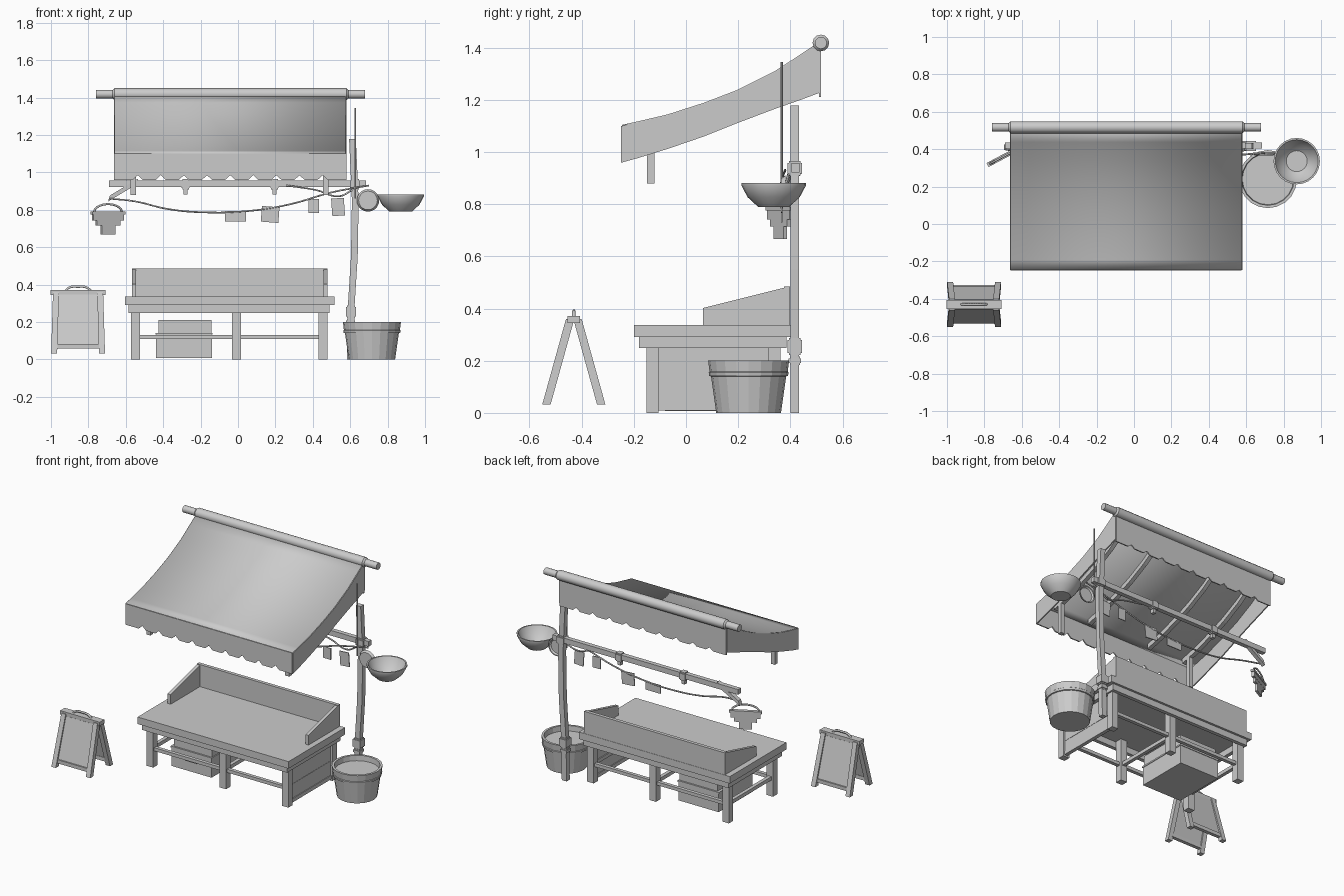
import bpy, bmesh, math
from mathutils import Vector as V

if "Cube" in bpy.data.objects:
    bpy.data.objects.remove(bpy.data.objects["Cube"])

GREY = (0.6, 0.6, 0.6, 1)
mat = bpy.data.materials.new("plain_grey")
mat.use_nodes = True
mat.diffuse_color = GREY
mat.node_tree.nodes["Principled BSDF"].inputs["Base Color"].default_value = GREY


def finish(name, bm, smooth=False):
    bmesh.ops.recalc_face_normals(bm, faces=bm.faces)
    mesh = bpy.data.meshes.new(name)
    bm.to_mesh(mesh)
    bm.free()
    mesh.materials.append(mat)
    ob = bpy.data.objects.new(name, mesh)
    bpy.context.collection.objects.link(ob)
    if smooth:
        bpy.ops.object.select_all(action="DESELECT")
        ob.select_set(True)
        bpy.context.view_layer.objects.active = ob
        bpy.ops.object.shade_smooth_by_angle(angle=math.radians(35))
    return ob


def sweep(name, pts, a, b):
    """Four-sided bar through points, with half-extents a and b."""
    bm = bmesh.new()
    a, b = V(a), V(b)
    rings = [[bm.verts.new(V(p) + o) for o in (a + b, b - a, -a - b, a - b)] for p in pts]
    for r, s in zip(rings, rings[1:]):
        for i in range(4):
            j = (i + 1) % 4
            bm.faces.new((r[i], r[j], s[j], s[i]))
    bm.faces.new(rings[0])
    bm.faces.new(rings[-1])
    return finish(name, bm)


def box(name, x0, x1, y0, y1, z0, z1):
    x, y = (x0 + x1) / 2, (y0 + y1) / 2
    return sweep(name, [(x, y, z0), (x, y, z1)], ((x1 - x0) / 2, 0, 0), (0, (y1 - y0) / 2, 0))


def sheet(name, top, bottom, thick=0.008, smooth=False):
    """Thin skin between two matching rows of points."""
    bm = bmesh.new()
    t = [bm.verts.new(p) for p in top]
    u = [bm.verts.new(p) for p in bottom]
    for i in range(len(t) - 1):
        bm.faces.new((t[i], t[i + 1], u[i + 1], u[i]))
    ob = finish(name, bm, smooth)
    mod = ob.modifiers.new("thickness", "SOLIDIFY")
    mod.thickness = thick
    mod.offset = 0
    return ob


def lathe(name, profile, centre, sides=20, smooth=False):
    bm = bmesh.new()
    vs = [bm.verts.new((r, 0, z)) for r, z in profile]
    es = [bm.edges.new(p) for p in zip(vs, vs[1:])]
    bmesh.ops.spin(bm, geom=vs + es, cent=(0, 0, 0), axis=(0, 0, 1),
                   angle=math.tau, steps=sides, use_duplicate=False)
    bmesh.ops.remove_doubles(bm, verts=bm.verts, dist=0.0005)
    ob = finish(name, bm, smooth)
    ob.location = centre
    return ob


def cord(name, pts, radius):
    cu = bpy.data.curves.new(name, "CURVE")
    cu.dimensions = "3D"
    cu.bevel_depth = radius
    cu.bevel_resolution = 1
    cu.resolution_u = 5
    sp = cu.splines.new("BEZIER")
    sp.bezier_points.add(len(pts) - 1)
    for bp, p in zip(sp.bezier_points, pts):
        bp.co = p
        bp.handle_left_type = bp.handle_right_type = "AUTO"
    cu.materials.append(mat)
    ob = bpy.data.objects.new(name, cu)
    bpy.context.collection.objects.link(ob)


# Canopy cloth with skirts on all four sides
L, R = -0.66, 0.576
roof = [(-0.245, 1.10), (-0.19, 1.112), (-0.07, 1.14), (0.07, 1.185), (0.2, 1.235),
        (0.34, 1.305), (0.44, 1.37), (0.515, 1.42)]
hem = [0.96, 0.975, 1.012, 1.06, 1.112, 1.165, 1.20, 1.228]
sheet("canopy_cloth", [(L, y, z) for y, z in roof], [(R, y, z) for y, z in roof], smooth=True)
for side, x in (("right", L), ("left", R)):
    sheet("canopy_skirt_" + side, [(x, y, z) for y, z in roof],
          [(x, y, h) for (y, z), h in zip(roof, hem)])


def notched(name, y, ztop, zbot, notch, teeth):
    w = (R - L) / teeth
    row = [(L, zbot)]
    for i in range(teeth - 1):
        c = L + w * (i + 1)
        row += [(c - 0.027, zbot), (c, zbot + notch), (c + 0.027, zbot)]
    row.append((R, zbot))
    sheet(name, [(x, y, ztop) for x, z in row], [(x, y, z) for x, z in row])


notched("front_valance", -0.245, 1.10, 0.96, 0.025, 10)
notched("back_valance", 0.513, 1.42, 1.21, 0.02, 10)

# Ridge pole with thinner ends
pole = lathe("ridge_pole", [(0, -0.76), (0.023, -0.76), (0.023, -0.67), (0.032, -0.66),
                            (0.032, 0.58), (0.023, 0.59), (0.023, 0.68), (0, 0.68)],
             (0, 0.517, 1.418), 12, True)
pole.rotation_euler.y = math.pi / 2

# Rafters under the cloth, with short drop posts at the outer pair
for x in (-0.56, -0.28, 0.195, 0.47):
    sweep("rafter", [(x, y, z - 0.025) for y, z in roof[1:-1]], (0.014, 0, 0), (0, 0, 0.016))
    if x in (-0.56, 0.47):
        box("drop_post", x - 0.015, x + 0.015, -0.15, -0.12, 0.88, 1.11)

# Crooked upright post, crossbeam and joints
sweep("upright_post", [(0.6, 0.417, 0), (0.605, 0.417, 0.28), (0.622, 0.417, 0.55),
                       (0.627, 0.417, 0.85), (0.612, 0.417, 1.178)], (0.018, 0, 0), (0, 0.017, 0))
box("crossbeam", -0.69, 0.685, 0.405, 0.435, 0.922, 0.957)
sweep("beam_fork", [(-0.54, 0.42, 0.95), (-0.69, 0.41, 0.86)], (0, 0.014, 0), (0.005, 0, 0.016))


def joint(name, x, y, z, w, h):
    box(name, x - w, x + w, y - w, y + w, z - h, z + h)
    box(name + "_core", x - w * 0.8, x + w * 0.8, y - w * 0.8, y + w * 0.8, z - h - 0.008, z + h + 0.008)


joint("post_clamp", 0.605, 0.417, 0.255, 0.027, 0.025)
joint("post_lower_clamp", 0.602, 0.417, 0.2, 0.024, 0.008)
joint("post_upper_clamp", 0.626, 0.417, 0.937, 0.027, 0.02)
for x in (-0.28, 0.195):
    joint("beam_clamp", x, 0.42, 0.936, 0.022, 0.02)
    box("beam_peg", x - 0.011, x + 0.011, 0.405, 0.43, 0.882, 0.93)

# Cords with small cards pegged on
line = [(-0.69, 0.4, 0.86), (-0.55, 0.375, 0.845), (-0.38, 0.367, 0.805), (-0.2, 0.367, 0.787),
        (0.05, 0.367, 0.793), (0.28, 0.367, 0.83), (0.5, 0.367, 0.893), (0.7, 0.38, 0.93)]
cord("hanging_cord", line, 0.005)
cord("spare_cord", [(0.26, 0.4, 0.93), (0.42, 0.39, 0.905), (0.54, 0.385, 0.872), (0.61, 0.4, 0.905)], 0.005)
for x, z, w, h, tilt in ((-0.013, 0.765, 0.056, 0.028, 0), (0.172, 0.775, 0.047, 0.042, 0.08),
                         (0.405, 0.82, 0.028, 0.038, 0), (0.535, 0.815, 0.034, 0.047, -0.07)):
    card = box("card", -w, w, -0.003, 0.003, -h, h)
    card.location = (x, 0.367, z)
    card.rotation_euler.y = tilt

# Tall thin rod, hanging pan and bowl
lathe("thin_rod", [(0, 0.86), (0.005, 0.86), (0.005, 1.345), (0, 1.345)], (0.627, 0.367, 0), 8)
pan = lathe("hanging_pan", [(0, 0), (0.05, 0), (0.06, 0.016), (0.053, 0.016), (0.046, 0.006), (0, 0.006)],
            (0.695, 0.365, 0.85), 20)
pan.rotation_euler.x = -math.pi / 2
lathe("shallow_bowl", [(0, 0), (0.06, 0), (0.1, 0.037), (0.124, 0.082), (0.124, 0.092), (0.115, 0.092),
                       (0.092, 0.042), (0.056, 0.012), (0, 0.012)], (0.87, 0.336, 0.79), 24, True)

# Tub
lathe("tub", [(0, 0), (0.124, 0), (0.144, 0.14), (0.151, 0.142), (0.153, 0.155), (0.15, 0.158),
              (0.155, 0.2), (0.14, 0.2), (0.137, 0.165), (0, 0.165)], (0.716, 0.24, 0), 20)

# Hanging stepped tag with arched handle, turned at an angle
spot, turn = V((-0.695, 0.362, 0)), math.radians(28)
for name, w, t, z0, z1 in (("tag_rim", 0.1, 0.012, 0.775, 0.79), ("tag_body", 0.092, 0.009, 0.742, 0.775),
                           ("tag_middle", 0.07, 0.008, 0.715, 0.742), ("tag_foot", 0.04, 0.008, 0.667, 0.715)):
    part = box(name, -w, w, -t, t, z0, z1)
    part.location = spot
    part.rotation_euler.z = turn
arch = []
for i in range(9):
    a = math.pi * i / 8
    d = -0.085 * math.cos(a)
    arch.append(spot + V((d * math.cos(turn), d * math.sin(turn), 0.785 + 0.045 * math.sin(a))))
cord("tag_handle", arch, 0.006)

# Table
box("table_top", -0.605, 0.515, -0.2, 0.4, 0.29, 0.337)
for y in (-0.18, 0.36):
    box("apron_long", -0.585, 0.49, y, y + 0.025, 0.248, 0.29)
for x in (-0.585, 0.465):
    box("apron_short", x, x + 0.025, -0.18, 0.385, 0.248, 0.29)
for x in (-0.548, -0.007, 0.455):
    for y in (-0.128, 0.34):
        box("table_leg", x - 0.024, x + 0.024, y - 0.023, y + 0.023, 0, 0.29)
    box("cross_stretcher", x - 0.012, x + 0.012, -0.128, 0.34, 0.108, 0.132)
for y in (-0.128, 0.34):
    box("long_stretcher", -0.548, 0.455, y - 0.012, y + 0.012, 0.108, 0.13)
box("end_panel", 0.45, 0.465, -0.11, 0.33, 0.012, 0.26)
box("end_rail", 0.445, 0.47, -0.11, 0.33, 0.01, 0.035)

# Display guard around the back of the table
box("back_board", -0.567, 0.478, 0.375, 0.398, 0.335, 0.485)
for x in (-0.556, 0.467):
    sheet("side_board", [(x, 0.065, 0.402), (x, 0.385, 0.482)],
          [(x, 0.065, 0.335), (x, 0.385, 0.335)], 0.022)

# Storage crate with framed grip
box("crate_body", -0.438, -0.14, -0.08, 0.28, 0.008, 0.14)
box("crate_lid", -0.425, -0.143, -0.073, 0.273, 0.14, 0.212)
box("crate_lip", -0.442, -0.136, -0.084, 0.284, 0.132, 0.142)
for z in (0.075, 0.1):
    box("grip_rail", -0.33, -0.245, -0.088, -0.08, z, z + 0.008)
for x in (-0.33, -0.253):
    box("grip_end", x, x + 0.008, -0.088, -0.08, 0.075, 0.108)

# Folding board stand
C, Y = -0.855, -0.43
for s in (-1, 1):
    for e in (-1, 1):
        sweep("stand_leg", [(C + e * 0.128, Y + s * 0.105, 0.032), (C + e * 0.118, Y + s * 0.014, 0.36)],
              (0.016, 0, 0), (0, 0.016, 0))
    sheet("stand_board", [(C - 0.12, Y + s * 0.02, 0.345), (C + 0.12, Y + s * 0.02, 0.345)],
          [(C - 0.125, Y + s * 0.093, 0.07), (C + 0.125, Y + s * 0.093, 0.07)], 0.012)
    sweep("stand_rail", [(C - 0.125, Y + s * 0.093, 0.07), (C + 0.125, Y + s * 0.093, 0.07)],
          (0, 0.012, 0), (0, 0, 0.012))
box("stand_cap", C - 0.147, C + 0.147, Y - 0.024, Y + 0.024, 0.345, 0.371)
cord("stand_handle", [(C - 0.07, Y, 0.365), (C - 0.045, Y, 0.385), (C, Y, 0.389),
                      (C + 0.045, Y, 0.385), (C + 0.07, Y, 0.365)], 0.007)
